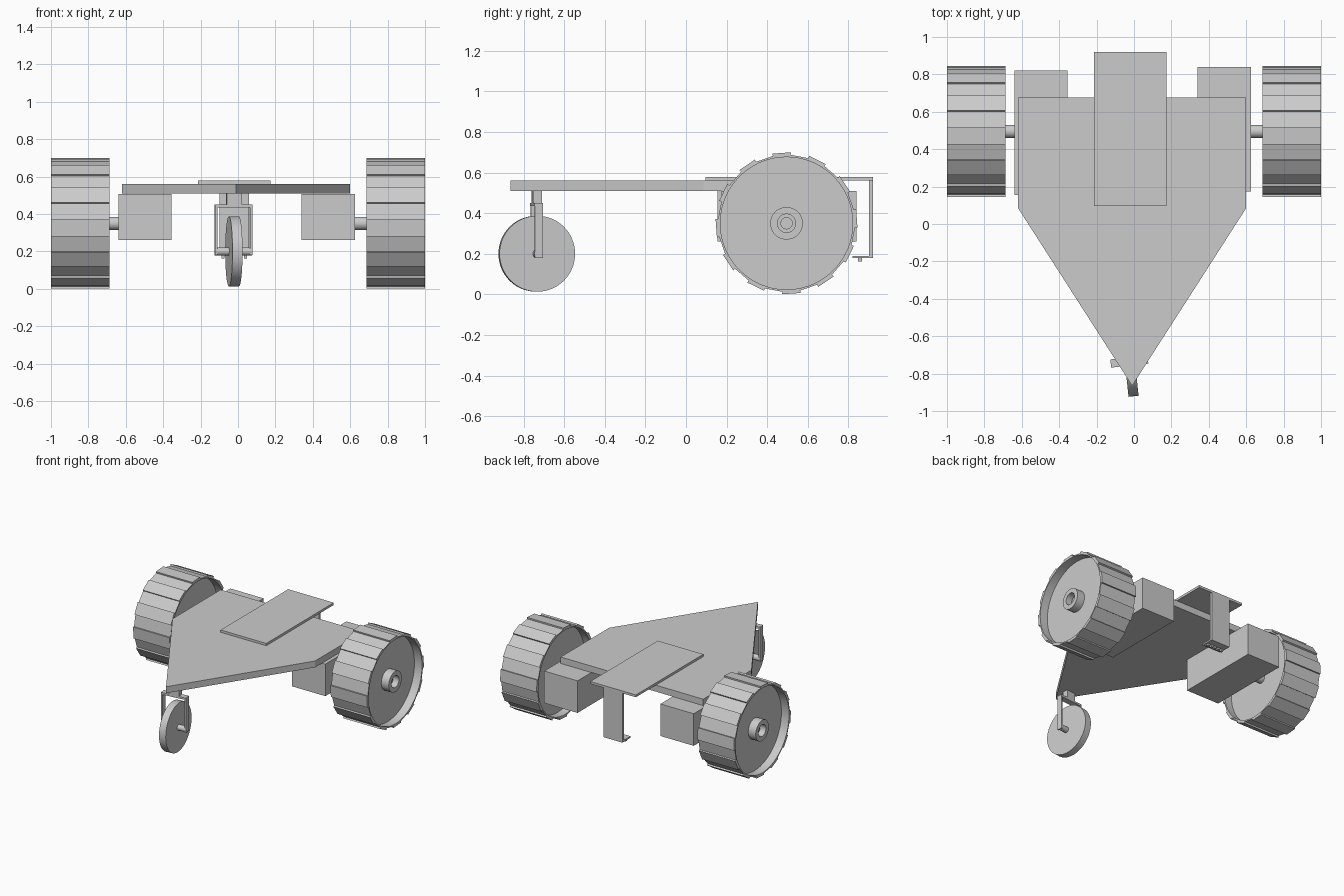
import bpy
from math import cos, sin, radians, pi
from mathutils import Matrix, Vector

if "Cube" in bpy.data.objects:
    bpy.data.objects.remove(bpy.data.objects["Cube"])

# local x, y, z -> world y, z, x (profiles drawn in the side view)
SIDE = Matrix(((0, 0, 1, 0), (1, 0, 0, 0), (0, 1, 0, 0), (0, 0, 0, 1)))


def box(name, x, y, z):
    bpy.ops.mesh.primitive_cube_add(size=1)
    o = bpy.context.object
    o.name = name
    mid = Vector([(a + b) / 2 for a, b in (x, y, z)])
    size = [abs(b - a) for a, b in (x, y, z)]
    o.data.transform(Matrix.Translation(mid) @ Matrix.Diagonal((*size, 1)))
    return o


def rod(name, x0, x1, y, z, r, sides=48):
    """Smooth cylinder along x."""
    bpy.ops.mesh.primitive_cylinder_add(vertices=sides, radius=r, depth=abs(x1 - x0))
    o = bpy.context.object
    o.name = name
    o.data.transform(Matrix.Translation(((x0 + x1) / 2, y, z)) @ SIDE)
    bpy.ops.object.shade_smooth_by_angle(angle=radians(20))
    return o


def prism(name, loops, depth, matrix):
    """Extruded outline, further loops cut holes."""
    c = bpy.data.curves.new(name, 'CURVE')
    c.dimensions, c.fill_mode, c.extrude = '2D', 'BOTH', depth / 2
    for loop in loops:
        s = c.splines.new('POLY')
        s.points.add(len(loop) - 1)
        for p, (x, y) in zip(s.points, loop):
            p.co = (x, y, 0, 1)
        s.use_cyclic_u = True
        s.use_smooth = False
    o = bpy.data.objects.new(name, c)
    bpy.context.collection.objects.link(o)
    bpy.ops.object.select_all(action='DESELECT')
    o.select_set(True)
    bpy.context.view_layer.objects.active = o
    bpy.ops.object.convert(target='MESH')
    o = bpy.context.object
    o.data.transform(matrix)
    return o


def polar(r, deg):
    return (r * cos(radians(deg)), r * sin(radians(deg)))


def circle(r, n=60):
    return [polar(r, 360 * i / n) for i in range(n)]


# Chassis plate with pointed nose
outline = [(-0.62, 0.675), (-0.62, 0.085), (-0.01, -0.865), (0.60, 0.085), (0.60, 0.675)]
prism("chassis_plate", [outline], 0.05, Matrix.Translation((0, 0, 0.535)))

# Motor boxes
box("left_motor", (-0.64, -0.355), (0.155, 0.82), (0.26, 0.508))
box("right_motor", (0.34, 0.625), (0.175, 0.84), (0.26, 0.508))

# Drive wheels: stepped tread ring, recessed disc, hub and axle
WY, WZ = 0.495, 0.35
tread = []
for k in range(12):
    a = 26.5 + 30 * k
    tread += [polar(0.35, a), polar(0.35, a + 15), polar(0.338, a + 15), polar(0.338, a + 30)]
for side, s in (("left", -1), ("right", 1)):
    def at(x):
        return Matrix.Translation((s * x, WY, WZ)) @ SIDE
    tyre = prism(side + "_tyre", [tread, circle(0.326)], 0.312, at(0.844))
    bpy.ops.object.shade_smooth_by_angle(angle=radians(10))
    rod(side + "_wheel_disc", s * 0.75, s * 0.935, WY, WZ, 0.328, 60)
    prism(side + "_hub", [circle(0.08, 48), circle(0.045, 48)], 0.065, at(0.9665))
    bpy.ops.object.shade_smooth_by_angle(angle=radians(20))
    rod(side + "_hub_bolt", s * 0.93, s * 0.96, WY, WZ, 0.03)
    rod(side + "_axle", s * 0.6, s * 0.76, WY, WZ, 0.035)

# Top board and the sensor bracket hanging behind it
box("top_board", (-0.215, 0.175), (0.095, 0.92), (0.56, 0.578))
box("bracket_drop", (-0.10, 0.06), (0.902, 0.92), (0.18, 0.56))
box("bracket_foot", (-0.10, 0.06), (0.82, 0.92), (0.178, 0.19))
for i in range(5):
    x = -0.08 + i * 0.03
    box("sensor_stud", (x - 0.009, x + 0.009), (0.847, 0.867), (0.163, 0.178))

# Caster, built straight and then swivelled about its stem
CX, CY, CZ = -0.022, -0.735, 0.2
caster = [
    rod("caster_wheel", CX - 0.027, CX + 0.027, CY, CZ, 0.187, 64),
    rod("caster_axle", CX - 0.103, CX + 0.097, CY, CZ, 0.022, 32),
    box("caster_crown", (CX - 0.103, CX + 0.097), (CY - 0.022, CY + 0.022), (0.435, 0.45)),
    box("caster_stem", (CX - 0.04, CX + 0.04), (CY - 0.022, CY + 0.022), (0.44, 0.512)),
]
for x in (CX - 0.103, CX + 0.085):
    caster.append(box("caster_fork_arm", (x, x + 0.012), (CY - 0.02, CY + 0.02), (0.18, 0.45)))
pivot = Matrix.Translation((CX, CY, 0))
for o in caster:
    o.data.transform(pivot @ Matrix.Rotation(radians(6), 4, 'Z') @ pivot.inverted())
